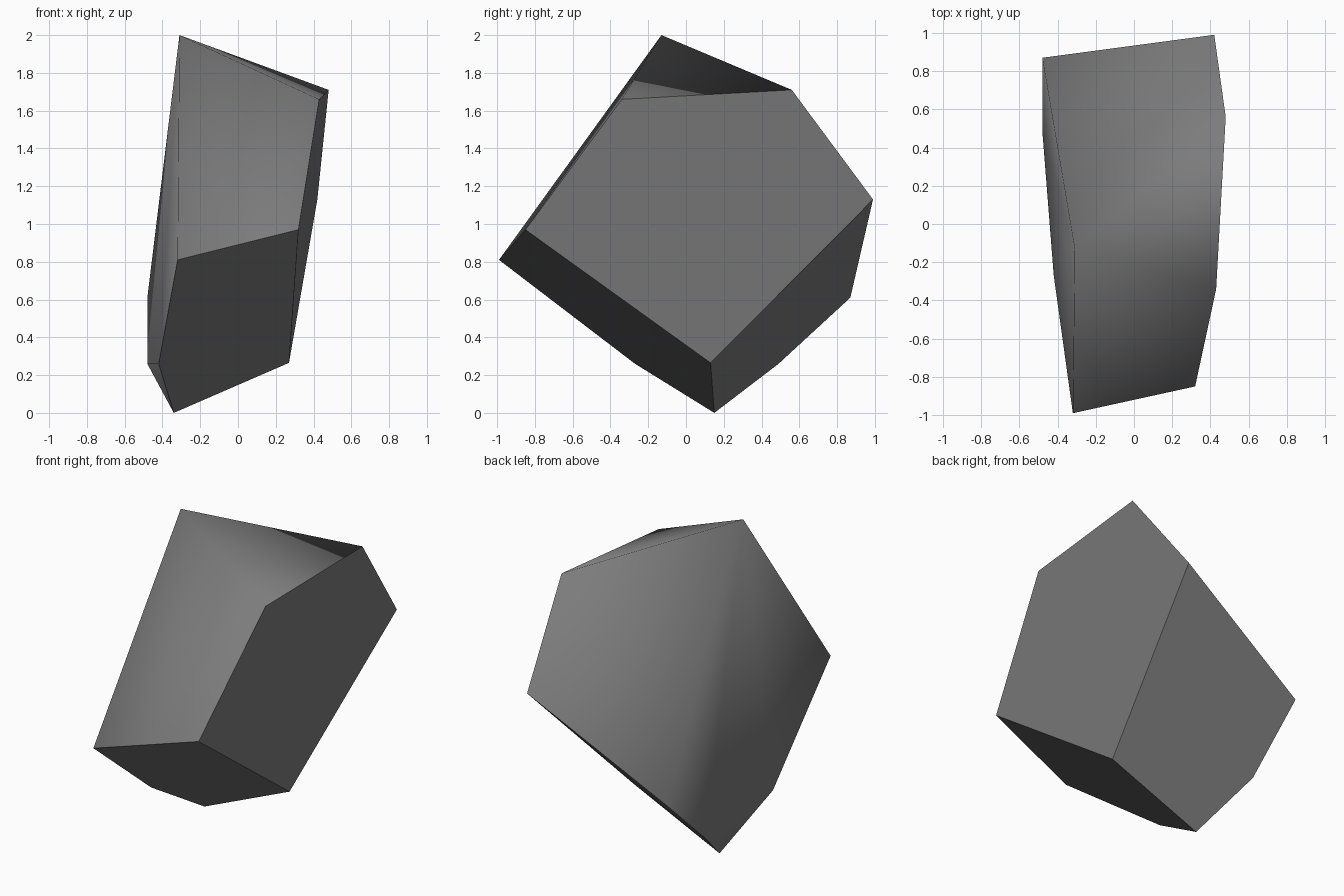
import bpy, bmesh, math

if "Cube" in bpy.data.objects:
    bpy.data.objects.remove(bpy.data.objects["Cube"])

# Corner points of the chipped boulder
corners = [
    (-0.31, -0.13, 2.00), (0.48, 0.56, 1.71), (0.43, -0.34, 1.66),    # top
    (0.32, -0.85, 0.97), (-0.32, -0.99, 0.81),                        # front
    (0.42, 0.99, 1.13), (-0.48, 0.87, 0.61),                          # back
    (0.27, 0.13, 0.265), (-0.34, 0.15, 0.0),                          # foot
    (-0.42, -0.27, 0.26), (-0.48, 0.49, 0.26),                        # lower left
]

# Rock body: hull of the corners, near-flat facets merged
bm = bmesh.new()
for c in corners:
    bm.verts.new(c)
bmesh.ops.convex_hull(bm, input=bm.verts)
bmesh.ops.recalc_face_normals(bm, faces=bm.faces)


def facet(face):
    """Cleaved flat sides: right, lower front, lower back; 0 is the rounded shell."""
    n = face.normal
    if n.x > 0.8:
        return 1
    if n.z < -0.5:
        return 2 if n.y < 0 else 3
    return 0


# Smooth shell, crisp borders around the cleaved sides
bm.normal_update()
for f in bm.faces:
    f.smooth = True
for e in bm.edges:
    a, b = e.link_faces
    e.smooth = facet(a) == facet(b)
flat_edges = [e for e in bm.edges if e.smooth and facet(e.link_faces[0]) > 0]
bmesh.ops.dissolve_edges(bm, edges=flat_edges, use_verts=False)

mesh = bpy.data.meshes.new("rock")
bm.to_mesh(mesh)
bm.free()
rock = bpy.data.objects.new("rock", mesh)
bpy.context.collection.objects.link(rock)

stone = bpy.data.materials.new("grey stone")
stone.diffuse_color = (0.2, 0.2, 0.2, 1)
stone.use_nodes = True
stone.node_tree.nodes["Principled BSDF"].inputs["Base Color"].default_value = stone.diffuse_color
mesh.materials.append(stone)
